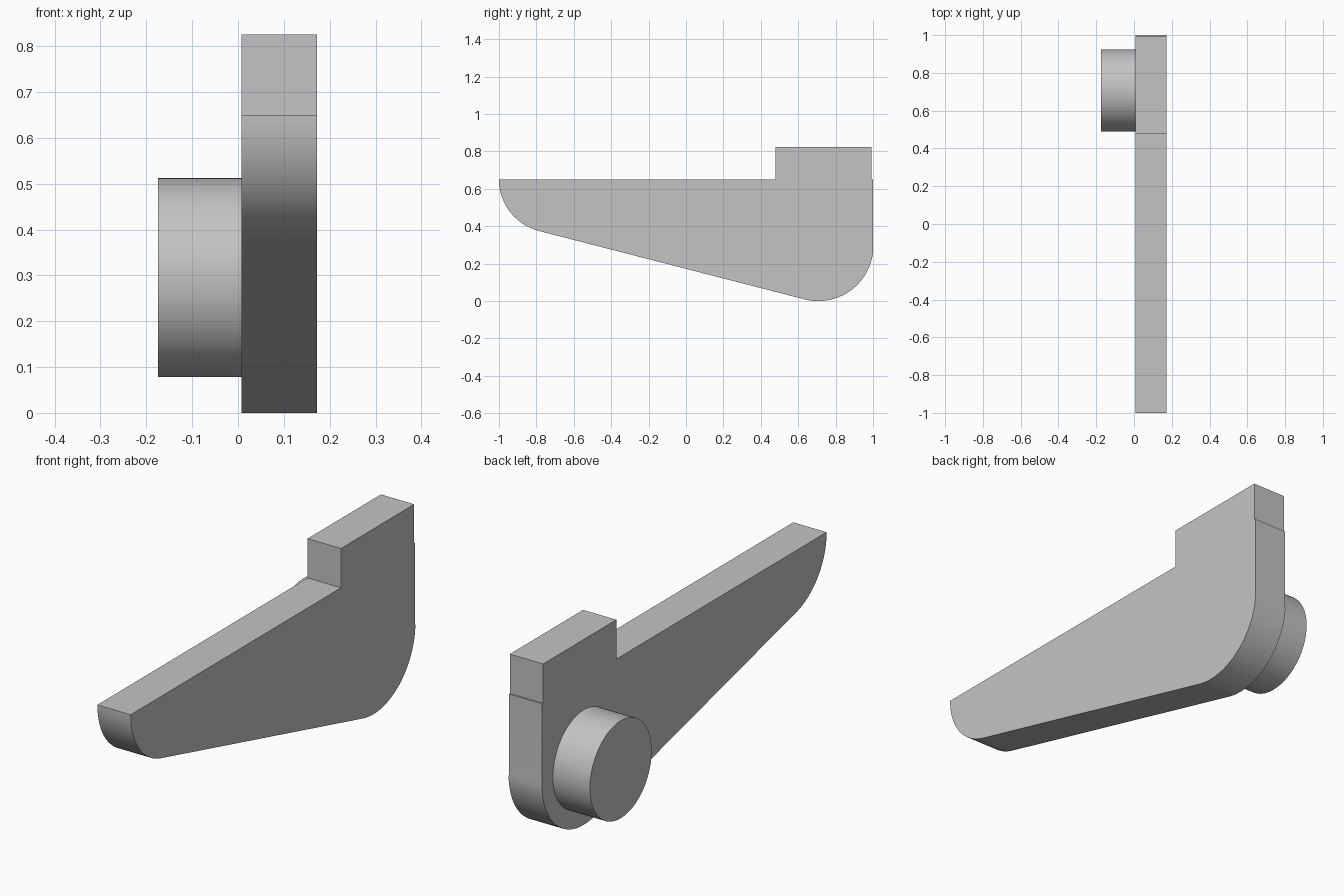
import bpy, bmesh
from math import sin, cos, radians
from mathutils import Matrix

cube = bpy.data.objects.get("Cube")
if cube:
    bpy.data.objects.remove(cube, do_unlink=True)

grey = bpy.data.materials.new("plain grey")
grey.use_nodes = True
colour = (0.55, 0.55, 0.55, 1)
grey.diffuse_color = colour
grey.node_tree.nodes["Principled BSDF"].inputs["Base Color"].default_value = colour

X_INNER, X_OUTER = 0.008, 0.172   # plate thickness
PIVOT_Y, PIVOT_Z = 0.707, 0.295   # shared by the round heel and the pin


def arc(cy, cz, r, start, end, steps=24):
    """Points of an arc in the YZ plane, angles in degrees."""
    angles = [radians(start + (end - start) * i / steps) for i in range(steps + 1)]
    return [(cy + r * cos(a), cz + r * sin(a)) for a in angles]


def add_object(name, bm):
    bmesh.ops.recalc_face_normals(bm, faces=bm.faces)
    mesh = bpy.data.meshes.new(name)
    bm.to_mesh(mesh)
    bm.free()
    mesh.materials.append(grey)
    obj = bpy.data.objects.new(name, mesh)
    bpy.context.collection.objects.link(obj)
    bpy.ops.object.select_all(action='DESELECT')
    obj.select_set(True)
    bpy.context.view_layer.objects.active = obj
    bpy.ops.object.shade_smooth_by_angle(angle=radians(12))
    return obj


# Lever plate: rounded tip, sloping underside, round heel, raised tab
slope = 14.3
profile = arc(-0.716, 0.65, 0.284, 180, 270 - slope)
profile += arc(PIVOT_Y, PIVOT_Z, 0.295, 270 - slope, 360)
profile[-1] = (1.0, PIVOT_Z)
profile += [(1.0, 0.65), (0.993, 0.65), (0.993, 0.825), (0.478, 0.825), (0.478, 0.65)]

bm = bmesh.new()
face = bm.faces.new([bm.verts.new((X_INNER, y, z)) for y, z in profile])
extruded = bmesh.ops.extrude_face_region(bm, geom=[face], use_keep_orig=True)
new_verts = [g for g in extruded["geom"] if isinstance(g, bmesh.types.BMVert)]
bmesh.ops.translate(bm, verts=new_verts, vec=(X_OUTER - X_INNER, 0, 0))
add_object("lever_plate", bm)

# Pivot pin: cylinder standing out of the inner side
pin_end = -0.174
bm = bmesh.new()
place = Matrix.Translation(((pin_end + X_INNER) / 2, PIVOT_Y, PIVOT_Z)) @ Matrix.Rotation(radians(90), 4, 'Y')
bmesh.ops.create_cone(bm, cap_ends=True, segments=64, radius1=0.217, radius2=0.217,
                      depth=X_INNER - pin_end, matrix=place)
add_object("pivot_pin", bm)
